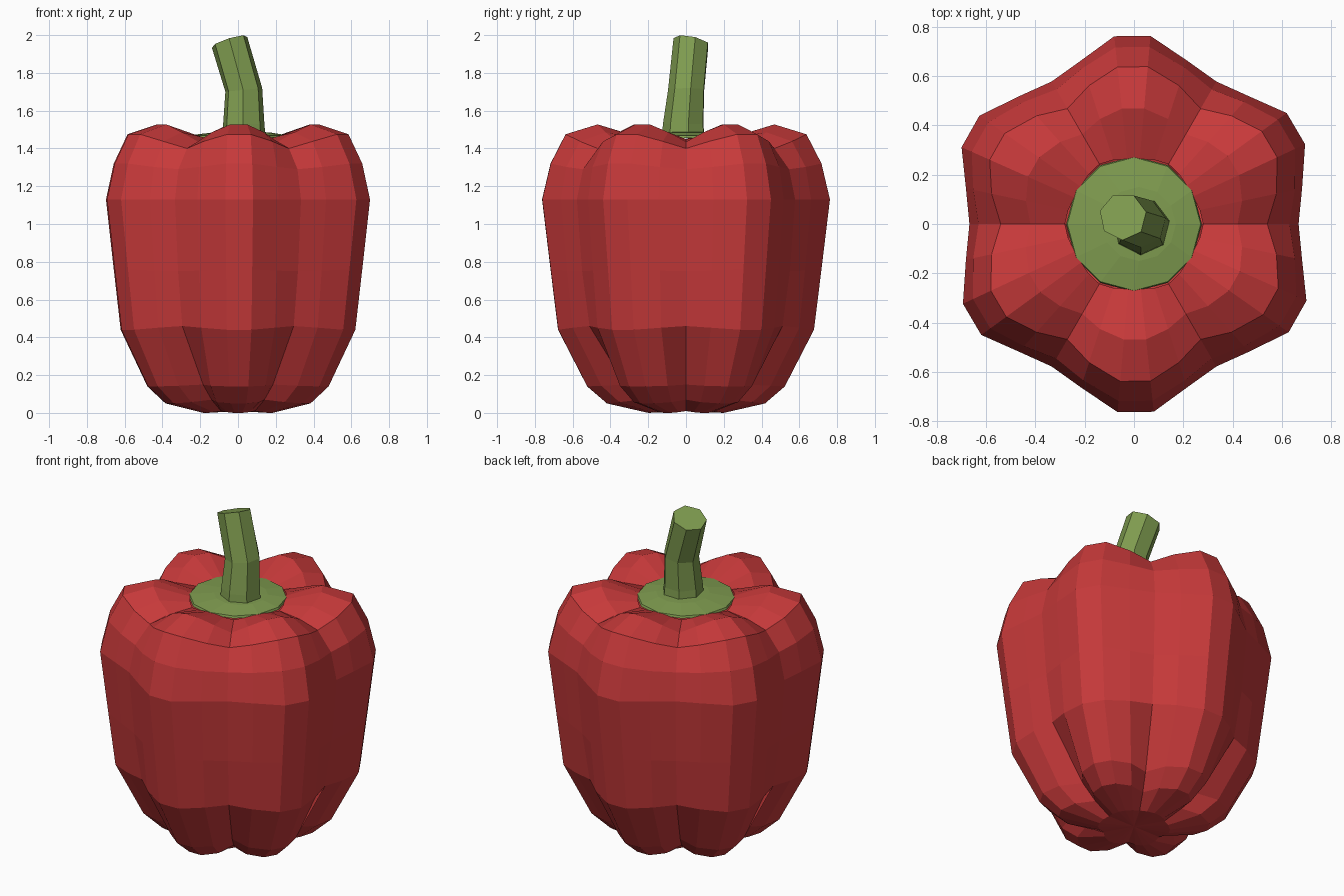
import bpy, bmesh, math
from mathutils import Vector

if "Cube" in bpy.data.objects:
    bpy.data.objects.remove(bpy.data.objects["Cube"])


def material(name, rgb):
    m = bpy.data.materials.new(name)
    m.diffuse_color = (*rgb, 1)
    m.use_nodes = True
    m.node_tree.nodes["Principled BSDF"].inputs["Base Color"].default_value = m.diffuse_color
    return m


red = material("pepper red", (0.57, 0.041, 0.042))
green = material("stem green", (0.215, 0.335, 0.08))


def loft(name, rings, mat, bottom=None, top=None):
    """Skin a stack of equal-sized rings; close the ends with a fan to a centre point."""
    bm = bmesh.new()
    rows = [[bm.verts.new(p) for p in ring] for ring in rings]
    n = len(rows[0])
    for a, b in zip(rows, rows[1:]):
        for i in range(n):
            j = (i + 1) % n
            bm.faces.new((a[i], a[j], b[j], b[i]))
    for row, centre in ((rows[0], bottom), (rows[-1], top)):
        if centre is not None:
            c = bm.verts.new(centre)
            for i in range(n):
                bm.faces.new((row[i], row[(i + 1) % n], c))
    bmesh.ops.recalc_face_normals(bm, faces=bm.faces[:])
    me = bpy.data.meshes.new(name)
    bm.to_mesh(me)
    bm.free()
    me.materials.append(mat)
    ob = bpy.data.objects.new(name, me)
    bpy.context.collection.objects.link(ob)
    return ob


# Six-lobed body: each row is groove radius, groove z, lobe radius, lobe z, shoulder fullness
profile = [
    (0.18, 0.01, 0.20, 0.00, 0.6),
    (0.28, 0.07, 0.42, 0.05, 0.65),
    (0.37, 0.15, 0.525, 0.14, 0.65),
    (0.59, 0.46, 0.68, 0.44, 0.45),
    (0.635, 0.75, 0.72, 0.76, 0.32),
    (0.667, 1.13, 0.765, 1.13, 0.30),
    (0.63, 1.29, 0.72, 1.32, 0.40),
    (0.54, 1.40, 0.64, 1.475, 0.50),
    (0.42, 1.435, 0.47, 1.527, 0.55),
    (0.28, 1.45, 0.265, 1.465, 0.5),
]
offsets = (0, 12, 25, 36, 48)
rings = []
for gr, gz, lr, lz, s in profile:
    ring = []
    for lobe in range(6):
        for off, w in zip(offsets, (0, s, 1, 1, s)):
            a = math.radians(lobe * 60 + off)
            r, z = gr + (lr - gr) * w, gz + (lz - gz) * w
            ring.append((r * math.cos(a), r * math.sin(a), z))
    rings.append(ring)
loft("pepper_body", rings, red, bottom=(0, 0, 0.01))


def circle(n, r, centre, tilt=(0, 0), phase=0.0):
    cx, cy, cz = centre
    pts = []
    for i in range(n):
        a = math.tau * i / n + phase
        x, y = r * math.cos(a), r * math.sin(a)
        pts.append(Vector((cx + x, cy + y, cz + tilt[0] * x + tilt[1] * y)))
    return pts


# Calyx: shallow green cap in the hollow of the top
loft("calyx", [circle(12, 0.275, (0, 0, 1.455)), circle(12, 0.27, (0, 0, 1.468)),
               circle(12, 0.15, (0.02, 0, 1.485))], green, top=(0.03, 0, 1.49))

# Stem: bent seven-sided stalk with a slanted cut end
top = (-0.045, 0.03, 1.965)
loft("stem", [circle(7, 0.118, (0.03, -0.01, 1.46), phase=0.2),
              circle(7, 0.112, (0.03, -0.01, 1.53), phase=0.2),
              circle(7, 0.1, (0.03, 0.005, 1.71), (0.1, 0), 0.2),
              circle(7, 0.096, top, (0.3, -0.2), 0.2)],
     green, top=top)
